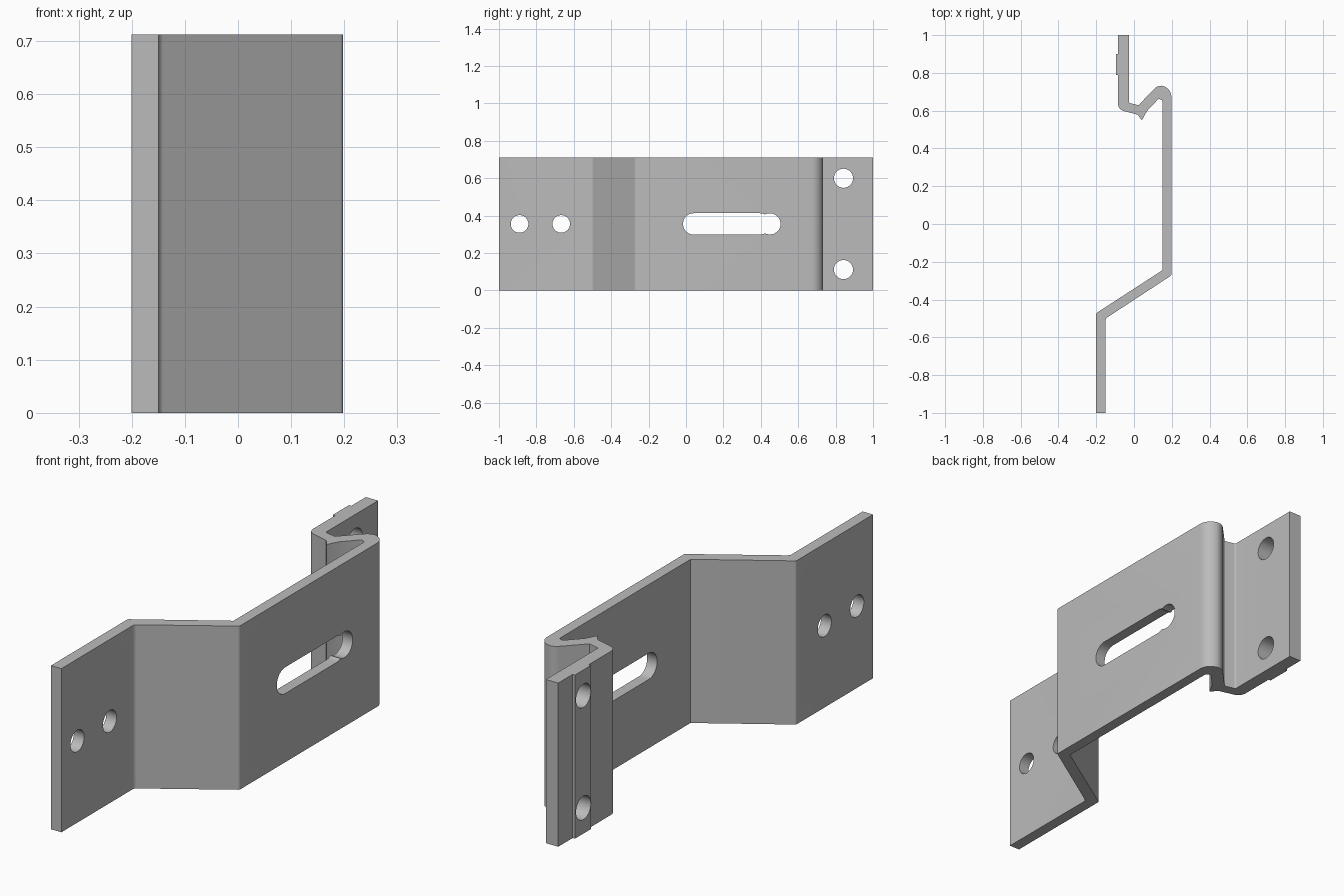
import bpy, bmesh, math
from mathutils import Vector, Matrix

cube = bpy.data.objects.get("Cube")
if cube:
    bpy.data.objects.remove(cube, do_unlink=True)

HEIGHT = 0.712

steel = bpy.data.materials.new("grey steel")
steel.use_nodes = True
GREY = (0.5, 0.5, 0.5, 1)
steel.diffuse_color = GREY
steel.node_tree.nodes["Principled BSDF"].inputs["Base Color"].default_value = GREY


def rounded(points, steps=8):
    """Outline from (x, y, corner radius) points, with arcs at the corners."""
    out = []
    for i, (x, y, r) in enumerate(points):
        p = Vector((x, y))
        if not r:
            out.append(p)
            continue
        a = (Vector(points[i - 1][:2]) - p).normalized()
        b = (Vector(points[(i + 1) % len(points)][:2]) - p).normalized()
        half = a.angle(b) / 2
        centre = p + (a + b).normalized() * (r / math.sin(half))
        start = p + a * (r / math.tan(half)) - centre
        end = p + b * (r / math.tan(half)) - centre
        turn = start.angle_signed(end)
        for k in range(steps + 1):
            out.append(centre + Matrix.Rotation(-turn * k / steps, 2) @ start)
    return out


def new_object(name, bm):
    bmesh.ops.recalc_face_normals(bm, faces=bm.faces)
    mesh = bpy.data.meshes.new(name)
    bm.to_mesh(mesh)
    bm.free()
    obj = bpy.data.objects.new(name, mesh)
    bpy.context.collection.objects.link(obj)
    mesh.materials.append(steel)
    return obj


def extrude(name, outline, vector, place):
    bm = bmesh.new()
    face = bm.faces.new([bm.verts.new(place(p)) for p in outline])
    grown = bmesh.ops.extrude_face_region(bm, geom=[face], use_keep_orig=True)
    verts = [v for v in grown["geom"] if isinstance(v, bmesh.types.BMVert)]
    bmesh.ops.translate(bm, verts=verts, vec=vector)
    return new_object(name, bm)


# Bent strip: lower flange, sloping web, main plate, hook and rear flange
profile = [
    (-0.2, -1, 0), (-0.15, -1, 0), (-0.15, -0.5, 0.02), (0.198, -0.272, 0.012),
    (0.198, 0.727, 0.06), (0.125, 0.734, 0.05), (0.024, 0.629, 0),
    (-0.026, 0.641, 0.008), (-0.026, 1, 0), (-0.085, 1, 0),
    # raised rib
    (-0.085, 0.9, 0), (-0.096, 0.9, 0), (-0.096, 0.79, 0), (-0.085, 0.79, 0),
    # rounded foot, pointed barb and inside of the hook
    (-0.085, 0.606, 0.04), (0.019, 0.579, 0), (0.042, 0.549, 0), (0.068, 0.597, 0),
    (0.13, 0.663, 0.01), (0.15, 0.655, 0.01), (0.15, -0.245, 0), (-0.2, -0.472, 0.012),
]
bracket = extrude("bracket", rounded(profile), (0, 0, HEIGHT),
                  lambda p: (p.x, p.y, 0))


def drill(name, y0, y1, z, radius):
    """Cut a round or slotted hole straight through along x."""
    outline = []
    for k in range(50):
        angle = -math.pi / 2 + math.pi * (k % 25) / 24 + math.pi * (k // 25)
        y = y1 if k < 25 else y0
        outline.append(Vector((y + radius * math.cos(angle), z + radius * math.sin(angle))))
    if y0 == y1:
        outline = outline[:24] + outline[25:49]
    cutter = extrude(name, outline, (1, 0, 0), lambda p: (-0.5, p.x, p.y))
    cutter.hide_render = True
    mod = bracket.modifiers.new(name, "BOOLEAN")
    mod.operation, mod.solver, mod.object = "DIFFERENCE", "EXACT", cutter
    return cutter


MID = HEIGHT / 2
cutters = [
    drill("lower_hole_cutter", -0.89, -0.89, MID, 0.047),
    drill("upper_hole_cutter", -0.667, -0.667, MID, 0.047),
    drill("slot_cutter", 0.041, 0.395, MID, 0.057),
    drill("slot_end_cutter", 0.449, 0.449, MID, 0.0565),
    drill("flange_hole_bottom_cutter", 0.842, 0.842, 0.112, 0.051),
    drill("flange_hole_top_cutter", 0.842, 0.842, 0.6, 0.051),
]

# Apply the cuts and drop the cutters
bpy.context.view_layer.update()
graph = bpy.context.evaluated_depsgraph_get()
cut_mesh = bpy.data.meshes.new_from_object(bracket.evaluated_get(graph))
bracket.modifiers.clear()
bracket.data = cut_mesh
for cutter in cutters:
    bpy.data.objects.remove(cutter, do_unlink=True)

bpy.ops.object.select_all(action="DESELECT")
bracket.select_set(True)
bpy.context.view_layer.objects.active = bracket
bpy.ops.object.shade_smooth_by_angle(angle=math.radians(30))
